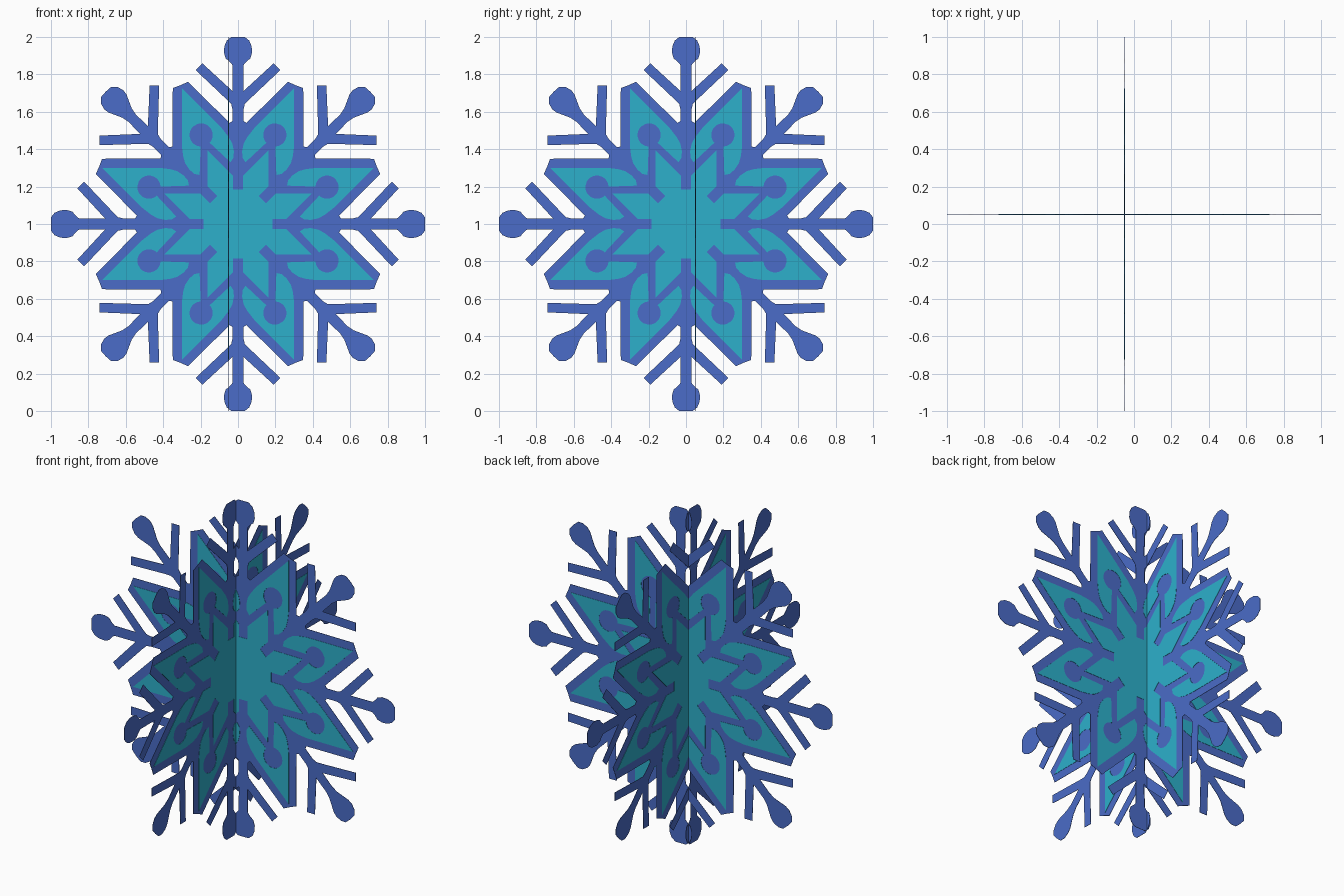
import bpy
import bmesh
import math

cube = bpy.data.objects.get("Cube")
if cube:
    bpy.data.objects.remove(cube, do_unlink=True)


def make_material(name, rgb):
    mat = bpy.data.materials.new(name)
    mat.use_nodes = True
    color = (*rgb, 1.0)
    mat.diffuse_color = color
    mat.node_tree.nodes["Principled BSDF"].inputs["Base Color"].default_value = color
    return mat


blue = make_material("ice blue", (0.069, 0.15, 0.578))
teal = make_material("frost teal", (0.026, 0.434, 0.597))


# Flat shapes are complex numbers: real runs along an arm, imag runs sideways
def turn(angle):
    return complex(math.cos(angle), math.sin(angle))


def arm_points(pairs):
    return [complex(u, v) for v, u in pairs]


STEP = math.pi / 4
AXIS = turn(STEP / 2)   # direction of a star tip, midway between two arms

# Half of one arm: knob, side branch, then the edge up to the star tip
square_knob = [(0, 1), (.035, 1), (.06, .98), (.073, .95), (.075, .915),
               (.066, .885), (.045, .868), (.03, .85)]
drop_knob = [(0, 1), (.04, .997), (.062, .975), (.072, .94), (.068, .91),
             (.054, .88), (.036, .84), (.028, .80)]
branch = [(.029, .71), (.19, .858), (.226, .822), (.06, .665), (.036, .64),
          (.03, .615), (.03, .55), (.045, .54), (.267, .76)]


def outline():
    points = []
    for k in range(8):
        knob = drop_knob if k % 2 else square_knob
        half = arm_points(knob + branch) + [0.803 * AXIS]
        sector = [p.conjugate() for p in reversed(half)] + half[1:-1]
        points += [p * turn(k * STEP) for p in sector]
    return points


def petals():
    # Teal border piece around each star tip, wrapped round a small inner knob
    knob = [0.515 + 0.062 * turn(-math.radians(a)) for a in range(155, -1, -15)]
    side = arm_points([(.085, .51), (.05, .465), (.03, .43), (.022, .39),
                       (.024, .355), (.04, .33)])
    half = [0.785 + 0j] + [p / AXIS for p in side] + knob
    # Run down one side of the tip and back up round the knob to the other
    loop = half + [p.conjugate() for p in reversed(half[1:])]
    loop.remove(half[-1])
    return [[p * AXIS * turn(k * STEP) for p in loop] for k in range(8)]


def inner_star():
    points = []
    for k in range(8):
        half = arm_points([(0, .185), (.028, .185), (.028, .26)]) + [0.425 * AXIS]
        sector = [p.conjugate() for p in reversed(half)] + half[1:-1]
        points += [p * turn(k * STEP) for p in sector]
    return points


def plate(name, polygons, half_thick, mat, across):
    bm = bmesh.new()
    for poly in polygons:
        rings = []
        for d in (-half_thick, half_thick):
            ring = []
            for p in poly:
                if across:
                    co = (p.imag, 0.05 + d, 1 + p.real)
                else:
                    co = (-0.05 + d, p.imag, 1 + p.real)
                ring.append(bm.verts.new(co))
            rings.append(ring)
        low, high = rings
        bm.faces.new(low)
        bm.faces.new(high[::-1])
        for i in range(len(low)):
            bm.faces.new((low[i - 1], high[i - 1], high[i], low[i]))
    bmesh.ops.recalc_face_normals(bm, faces=bm.faces)
    mesh = bpy.data.meshes.new(name)
    bm.to_mesh(mesh)
    bm.free()
    mesh.materials.append(mat)
    obj = bpy.data.objects.new(name, mesh)
    bpy.context.collection.objects.link(obj)


# Two identical flakes crossing at a right angle
for label, across in (("front", True), ("side", False)):
    plate(label + "_flake", [outline()], 0.001, blue, across)
    plate(label + "_tip_petals", petals(), 0.0025, teal, across)
    plate(label + "_inner_star", [inner_star()], 0.0025, teal, across)
